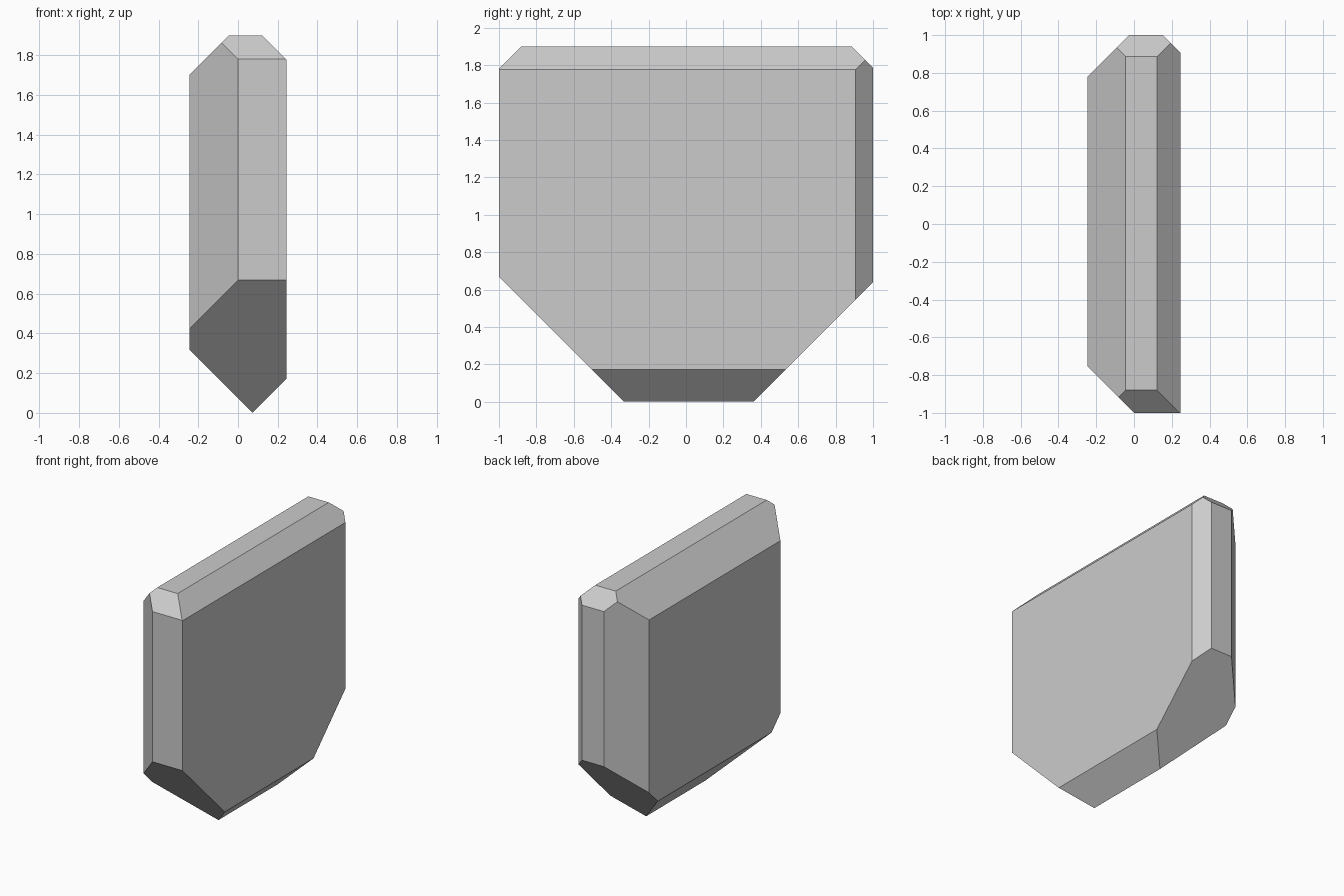
import bpy, bmesh
from mathutils import Vector

if "Cube" in bpy.data.objects:
    bpy.data.objects.remove(bpy.data.objects["Cube"])

# Slab: a box that every chamfer is cut from
W, L, H = 0.245, 1.0, 1.9
bm = bmesh.new()
bmesh.ops.create_cube(bm, size=1.0)
for v in bm.verts:
    v.co = Vector((v.co.x * 2 * W, v.co.y * 2 * L, (v.co.z + 0.5) * H))


def chamfer(normal, offset):
    """Keep only the side where normal . p <= offset, then cap the cut."""
    n = Vector(normal)
    geom = bm.verts[:] + bm.edges[:] + bm.faces[:]
    cut = bmesh.ops.bisect_plane(bm, geom=geom, dist=1e-6, plane_no=n,
                                 plane_co=n * offset / n.length_squared,
                                 clear_outer=True)
    edges = [e for e in cut["geom_cut"] if isinstance(e, bmesh.types.BMEdge)]
    bmesh.ops.holes_fill(bm, edges=edges, sides=0)


# 45 degree chamfers: direction and distance
for normal, offset in [
    ((1, 0, 1), 2.022), ((-1, 0, 1), 1.945),      # long top edges
    ((1, 0, -1), 0.072), ((-1, 0, -1), -0.074),   # long bottom edges
    ((0, -1, 1), 2.78), ((0, 1, 1), 2.787),       # end top edges
    ((0, -1, -1), 0.332), ((0, 1, -1), 0.361),    # end bottom edges
    ((1, 1, 0), 1.152), ((-1, 1, 0), 1.027),      # back upright edges
    ((-1, -1, 0), 1.0),                           # front left upright edge
]:
    chamfer(normal, offset)

bmesh.ops.remove_doubles(bm, verts=bm.verts, dist=1e-5)
bmesh.ops.recalc_face_normals(bm, faces=bm.faces)
mesh = bpy.data.meshes.new("chamfered_slab")
bm.to_mesh(mesh)
bm.free()
slab = bpy.data.objects.new("chamfered_slab", mesh)
bpy.context.collection.objects.link(slab)
